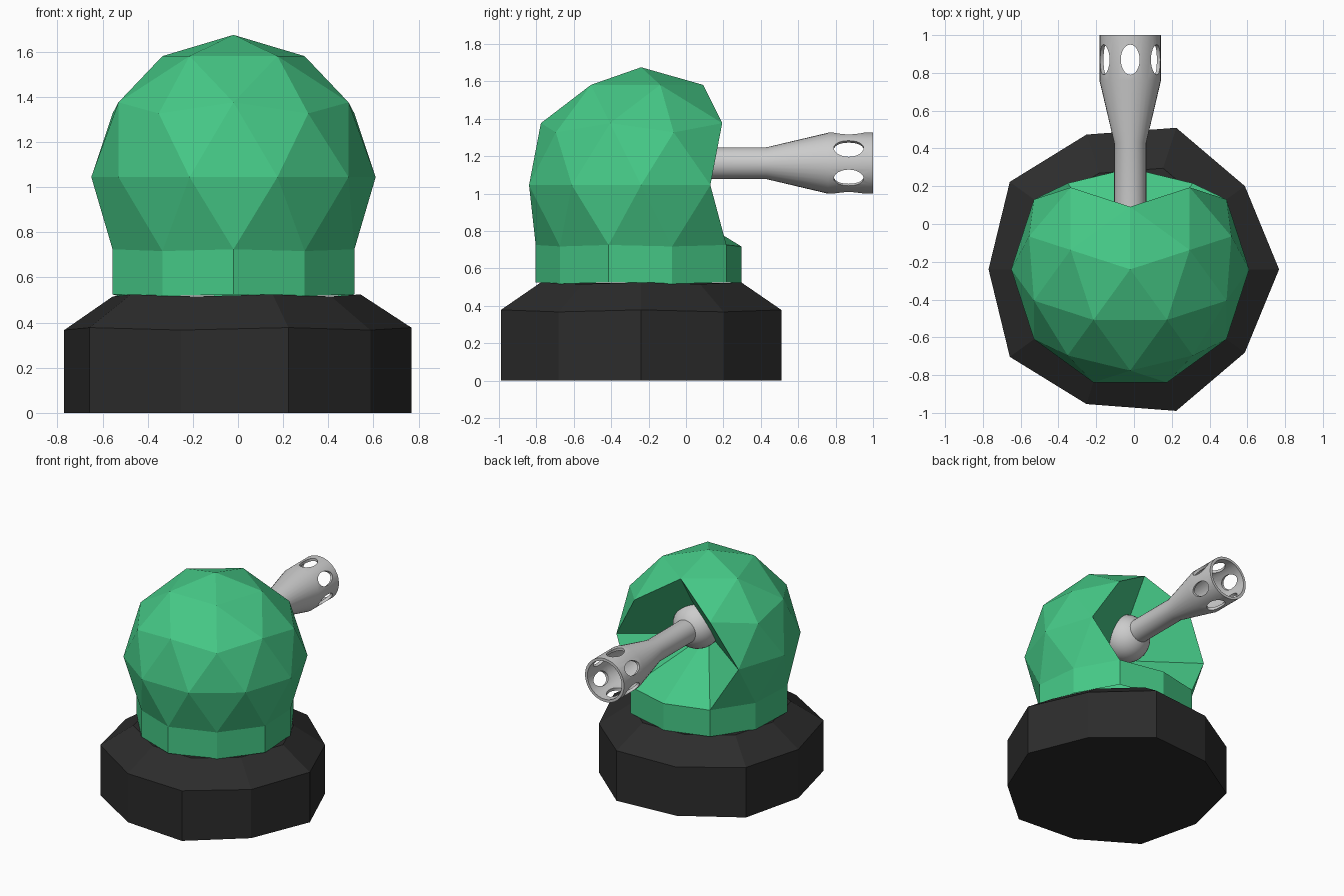
import bpy, bmesh
from math import sin, cos, pi, radians
from mathutils import Matrix, Vector

if "Cube" in bpy.data.objects:
    bpy.data.objects.remove(bpy.data.objects["Cube"])

CX, CY = -0.02, -0.24          # dome axis
R, CZ = 0.63, 1.045            # dome radius and centre height
BZ = 1.162                     # barrel axis height


def make_object(name, bm, color=None, smooth=False):
    bmesh.ops.recalc_face_normals(bm, faces=bm.faces)
    mesh = bpy.data.meshes.new(name)
    bm.to_mesh(mesh)
    bm.free()
    obj = bpy.data.objects.new(name, mesh)
    bpy.context.collection.objects.link(obj)
    if color:
        mat = bpy.data.materials.new(name + "_material")
        mat.diffuse_color = (*color, 1)
        mat.use_nodes = True
        mat.node_tree.nodes["Principled BSDF"].inputs["Base Color"].default_value = mat.diffuse_color
        mesh.materials.append(mat)
    if smooth:
        activate(obj)
        bpy.ops.object.shade_smooth_by_angle(angle=radians(35))
    return obj


def activate(obj):
    bpy.ops.object.select_all(action='DESELECT')
    obj.select_set(True)
    bpy.context.view_layer.objects.active = obj


def bridge(bm, a, b):
    n = len(a)
    for i in range(n):
        bm.faces.new((a[i], a[(i + 1) % n], b[(i + 1) % n], b[i]))


# Base: ten-sided skirt with alternating corner radii
bm = bmesh.new()
rings = []
for r_big, r_small, z_big, z_small in ((0.788, 0.75, 0, 0),
                                       (0.788, 0.75, 0.378, 0.367),
                                       (0.563, 0.535, 0.525, 0.516)):
    ring = []
    for i in range(10):
        r, z = (r_small, z_small) if i % 2 else (r_big, z_big)
        a = i * pi / 5
        ring.append(bm.verts.new((CX + r * cos(a), CY + r * sin(a), z)))
    rings.append(ring)
bridge(bm, rings[0], rings[1])
bridge(bm, rings[1], rings[2])
bm.faces.new(rings[0])
bm.faces.new(rings[2])
make_object("base", bm, (0.025, 0.025, 0.025))

# Dome: faceted ball with its underside removed, collar pulled down, mouth pushed in
bm = bmesh.new()
bmesh.ops.create_icosphere(bm, subdivisions=2, radius=R,
                           matrix=Matrix.Rotation(pi / 2, 4, 'Z'))
low = [v for v in bm.verts if v.co.z < -0.6 * R]
bmesh.ops.delete(bm, geom=low, context='VERTS')
for v in bm.verts:
    if v.co.z < -0.49 * R:
        v.co.z = 0.717 - CZ
    elif v.co.z < -0.3 * R:
        v.co.z = 0.725 - CZ
mouth = [v for v in bm.verts if v.co.y > 0.5 and v.co.z > -0.1]
bmesh.ops.pointmerge(bm, verts=mouth, merge_co=(0, 0, 0))
rim = [e for e in bm.edges if e.is_boundary]
ext = bmesh.ops.extrude_edge_only(bm, edges=rim)["geom"]
bmesh.ops.translate(bm, vec=(0, 0, -0.2),
                    verts=[g for g in ext if isinstance(g, bmesh.types.BMVert)])
bmesh.ops.translate(bm, vec=(CX, CY, CZ), verts=bm.verts)
make_object("dome", bm, (0.06, 0.58, 0.24))

# Pivot ball in the mouth
bm = bmesh.new()
bmesh.ops.create_uvsphere(bm, u_segments=32, v_segments=16, radius=0.17)
bmesh.ops.rotate(bm, verts=bm.verts, matrix=Matrix.Rotation(pi / 2, 3, 'X'))
bmesh.ops.translate(bm, vec=(CX, -0.11, BZ), verts=bm.verts)
make_object("pivot_ball", bm, smooth=True)

# Barrel: turned profile (radius, y) with a hollow muzzle
profile = [(0.085, -0.05), (0.085, 0.43), (0.163, 0.76), (0.163, 1.0),
           (0.143, 1.0), (0.143, 0.765), (0.07, 0.45)]
SEG = 32
bm = bmesh.new()
rings = [[bm.verts.new((CX + r * cos(2 * pi * i / SEG), y, BZ + r * sin(2 * pi * i / SEG)))
          for i in range(SEG)] for r, y in profile]
for a, b in zip(rings, rings[1:]):
    bridge(bm, a, b)
bm.faces.new(rings[0])
bm.faces.new(rings[-1])
barrel = make_object("barrel", bm)

# Six oval vents: three through-cutters
cutters = []
for k in range(3):
    bm = bmesh.new()
    bmesh.ops.create_cone(bm, cap_ends=True, segments=24, radius1=1, radius2=1, depth=0.6)
    bmesh.ops.scale(bm, vec=(0.05, 0.08, 1), verts=bm.verts)
    bmesh.ops.rotate(bm, verts=bm.verts, matrix=Matrix.Rotation(k * pi / 3, 3, 'Y'))
    bmesh.ops.translate(bm, vec=(CX, 0.87, BZ), verts=bm.verts)
    cut = make_object("vent_cutter", bm)
    cut.hide_render = True
    mod = barrel.modifiers.new("vent", 'BOOLEAN')
    mod.operation, mod.solver, mod.object = 'DIFFERENCE', 'EXACT', cut
    cutters.append(cut)
activate(barrel)
for mod in list(barrel.modifiers):
    bpy.ops.object.modifier_apply(modifier=mod.name)
for cut in cutters:
    bpy.data.objects.remove(cut)
activate(barrel)
bpy.ops.object.shade_smooth_by_angle(angle=radians(30))
